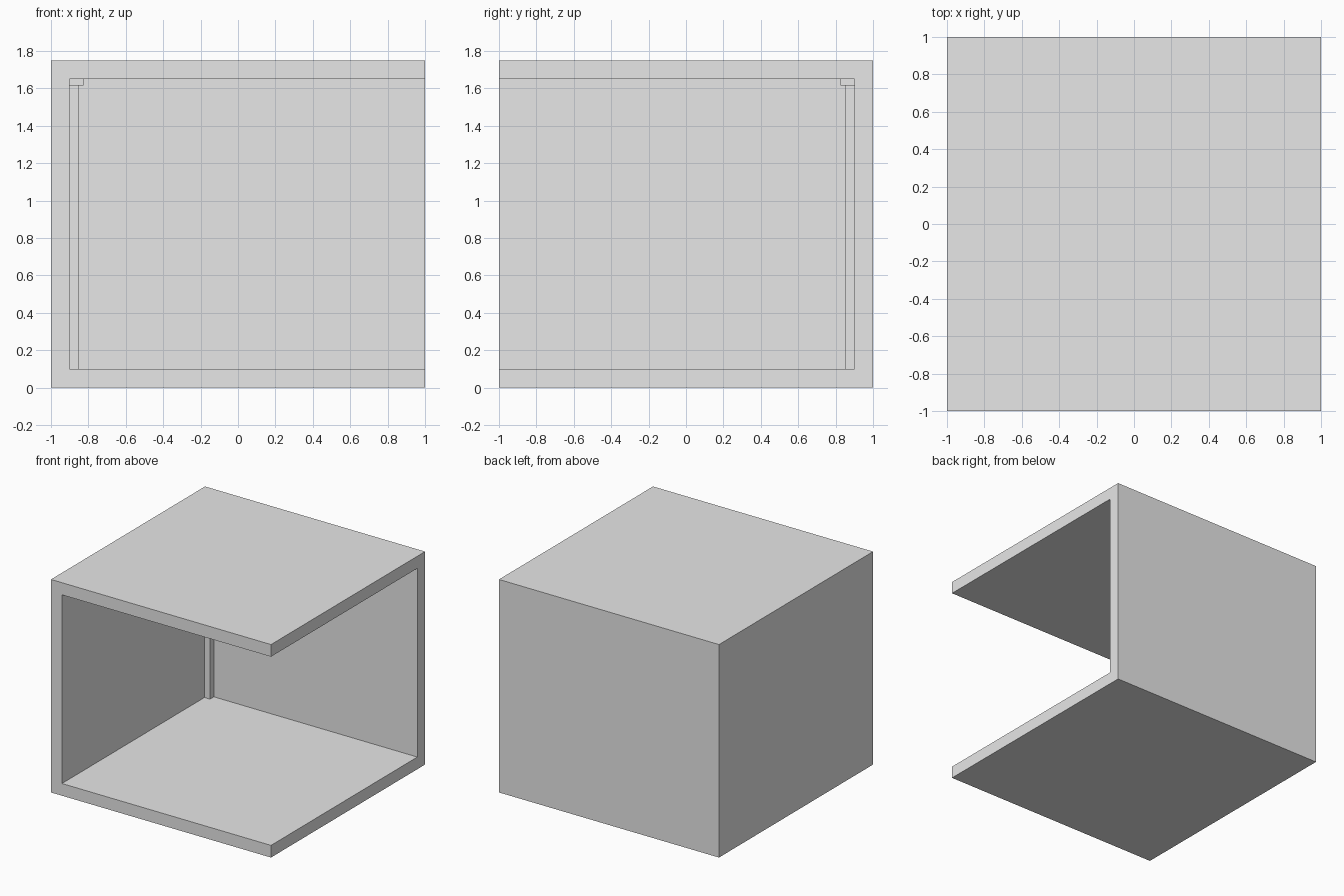
import bpy

# Remove the default object
cube = bpy.data.objects.get("Cube")
if cube:
    bpy.data.objects.remove(cube, do_unlink=True)

# One plain grey material
grey = bpy.data.materials.new("light grey")
grey.use_nodes = True
COLOUR = (0.8, 0.8, 0.8, 1)
grey.diffuse_color = COLOUR
grey.node_tree.nodes["Principled BSDF"].inputs["Base Color"].default_value = COLOUR

HEIGHT = 1.75
WALL = 0.1
INNER = 1 - WALL      # inner faces of the two walls
CEILING = HEIGHT - WALL
CAP_BASE = 1.615


def box(name, low, high):
    """Add a box between two opposite corners."""
    bpy.ops.mesh.primitive_cube_add(size=1)
    obj = bpy.context.object
    obj.name = name
    size = [b - a for a, b in zip(low, high)]
    middle = [(a + b) / 2 for a, b in zip(low, high)]
    for v in obj.data.vertices:
        v.co = [c * s + m for c, s, m in zip(v.co, size, middle)]
    obj.data.materials.append(grey)
    return obj


def corner_box(name, width, bottom, top):
    """Add a square upright in the inner corner of the walls."""
    return box(name, (-INNER, INNER - width, bottom), (width - INNER, INNER, top))


# Room shell: one solid block hollowed out towards the front and the open side
shell = box("room_shell", (-1, -1, 0), (1, 1, HEIGHT))
cutter = box("room_cutter", (-INNER, -1.5, WALL), (1.5, INNER, CEILING))
cut = shell.modifiers.new("hollow", "BOOLEAN")
cut.object = cutter
cut.solver = "EXACT"
bpy.context.view_layer.objects.active = shell
bpy.ops.object.modifier_apply(modifier=cut.name)
bpy.data.objects.remove(cutter, do_unlink=True)

# Corner post and the cap block on it
corner_box("corner_post", 0.05, WALL, CAP_BASE)
corner_box("corner_post_cap", 0.075, CAP_BASE, CEILING)
